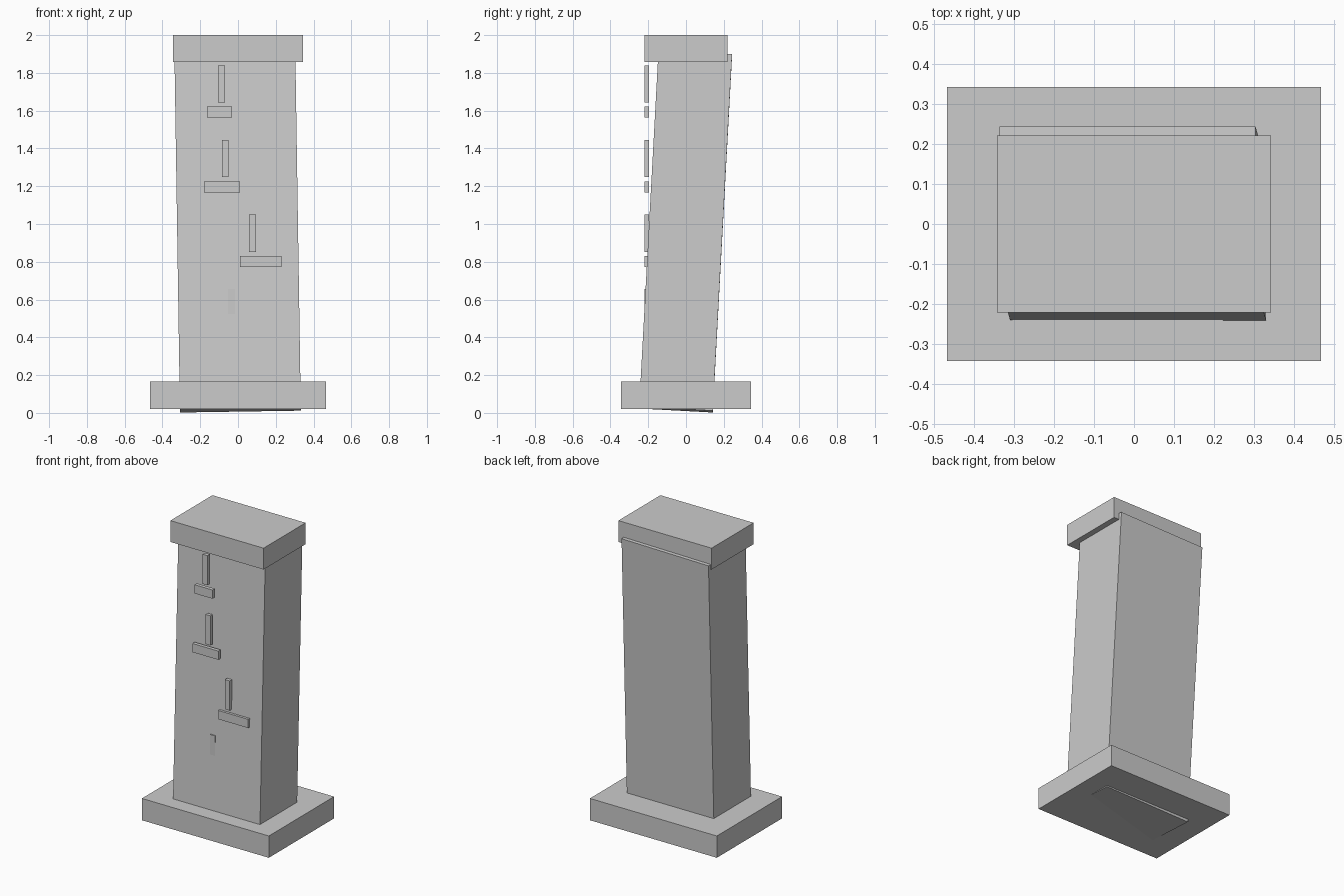
import bpy
from math import radians

if "Cube" in bpy.data.objects:
    bpy.data.objects.remove(bpy.data.objects["Cube"])


def box(name, x, y, z):
    """Box from (min, max) ranges on each axis."""
    bpy.ops.mesh.primitive_cube_add(size=1, location=[sum(r) / 2 for r in (x, y, z)])
    ob = bpy.context.object
    ob.name = name
    ob.scale = [r[1] - r[0] for r in (x, y, z)]
    return ob


# Plinth and cap slabs
box("base_plinth", (-0.467, 0.467), (-0.343, 0.343), (0.02, 0.165))
box("top_cap", (-0.343, 0.343), (-0.221, 0.221), (1.858, 2.0))

# Leaning stone shaft, tipped backwards and slightly to the left
shaft = box("leaning_shaft", (-0.322, 0.318), (-0.197, 0.193), (0.016, 1.906))
shaft.rotation_euler = (radians(-3.1), radians(-0.88), 0)

# Carved marks on the front: upright stroke above a cross stroke, in rows
# (upright centre x, cross stroke min x, max x); lowest row sinks into the shaft
marks = [(-0.087, -0.165, -0.032), (-0.067, -0.18, 0.01),
         (0.076, 0.01, 0.23), (-0.034, -0.12, 0.05)]
depth = (-0.221, -0.197)
for i, (cx, x0, x1) in enumerate(marks):
    top = 1.84 - 0.395 * i
    box(f"mark_upright_{i + 1}", (cx - 0.018, cx + 0.018), depth, (top - 0.197, top))
    box(f"mark_cross_{i + 1}", (x0, x1), depth, (top - 0.277, top - 0.219))
